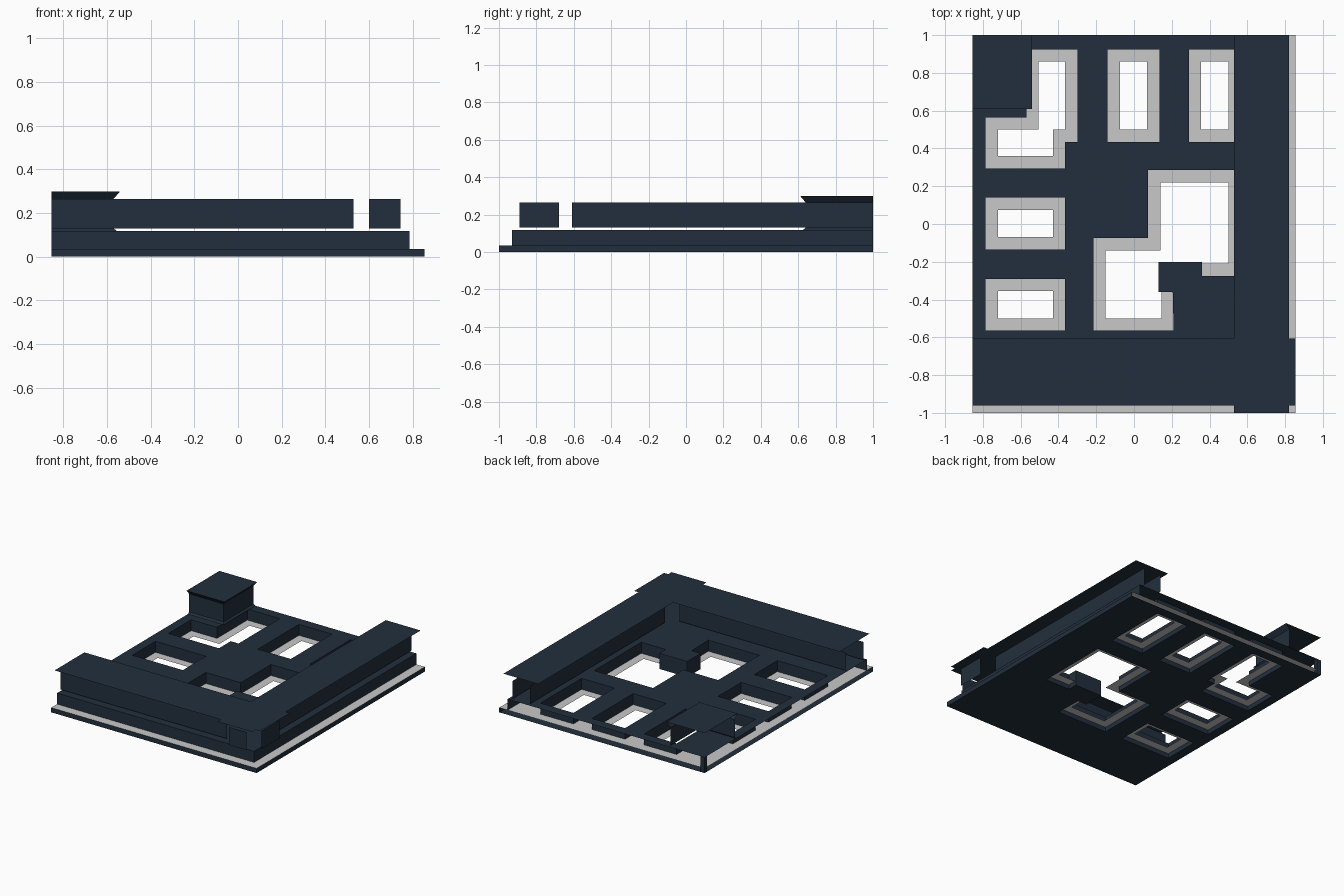
import bpy
import bmesh
from mathutils import Vector

cube = bpy.data.objects.get("Cube")
if cube:
    bpy.data.objects.remove(cube, do_unlink=True)


def material(name, color):
    mat = bpy.data.materials.new(name)
    mat.use_nodes = True
    mat.diffuse_color = color
    mat.node_tree.nodes["Principled BSDF"].inputs["Base Color"].default_value = color
    return mat


NAVY = material("dark navy", (0.016, 0.028, 0.047, 1))
GRAY = material("light gray", (0.58, 0.58, 0.58, 1))

# Edges of the module and main heights
LEFT, RIGHT, FRONT, BACK = -0.855, 0.855, -1.0, 1.0
BASE, LEDGE, DECK, LOW, HIGH, TOP = 0.0, 0.035, 0.118, 0.13, 0.265, 0.3


def finish(name, bm, mat):
    mesh = bpy.data.meshes.new(name)
    bm.to_mesh(mesh)
    bm.free()
    mesh.materials.append(mat)
    obj = bpy.data.objects.new(name, mesh)
    bpy.context.collection.objects.link(obj)
    return obj


def rect(x0, y0, x1, y1):
    return [(x0, y0), (x1, y0), (x1, y1), (x0, y1)]


def sheet(name, outline, z, mat, holes=(), up=True):
    """Flat panel with openings."""
    bm = bmesh.new()
    for loop in [outline, *holes]:
        verts = [bm.verts.new((x, y, z)) for x, y in loop]
        for a, b in zip(verts, verts[1:] + verts[:1]):
            bm.edges.new((a, b))
    bmesh.ops.triangle_fill(bm, edges=bm.edges[:], use_beauty=True, normal=(0, 0, 1))
    for face in bm.faces:
        face.normal_update()
        if (face.normal.z > 0) != up:
            face.normal_flip()
    return finish(name, bm, mat)


def walls(name, path, z0, z1, upper=None, closed=False):
    """Strip of wall along a path; a different upper path makes it flare."""
    bm = bmesh.new()
    low = [bm.verts.new((x, y, z0)) for x, y in path]
    high = [bm.verts.new((x, y, z1)) for x, y in (upper or path)]
    count = len(path)
    for i in range(count if closed else count - 1):
        j = (i + 1) % count
        bm.faces.new((low[i], low[j], high[j], high[i]))
    return finish(name, bm, NAVY)


def grow(loop, d):
    """Offset a counter-clockwise right-angled outline outwards."""
    out = []
    for i, p in enumerate(loop):
        p, before, after = Vector(p), Vector(loop[i - 1]), Vector(loop[(i + 1) % len(loop)])
        a, b = (p - before).normalized(), (after - p).normalized()
        out.append((p.x + d * (a.y + b.y), p.y - d * (a.x + b.x)))
    return out


# Openings through the base
small_holes = [
    rect(-0.72, -0.5, -0.43, -0.355),
    rect(-0.72, -0.07, -0.43, 0.075),
    rect(-0.075, 0.5, 0.07, 0.86),
    rect(0.355, 0.5, 0.5, 0.86),
    [(-0.72, 0.36), (-0.43, 0.36), (-0.43, 0.5), (-0.365, 0.5),
     (-0.365, 0.86), (-0.505, 0.86), (-0.505, 0.5), (-0.72, 0.5)],
    [(-0.15, -0.5), (0.145, -0.5), (0.145, -0.21), (0.5, -0.21),
     (0.5, 0.22), (0.14, 0.22), (0.14, -0.14), (-0.15, -0.14)],
]
wide_holes = [grow(hole, 0.065) for hole in small_holes]
# Bend of the big opening carries a square pier
wide_holes[-1][2:3] = [(0.205, -0.36), (0.13, -0.36), (0.13, -0.2),
                       (0.36, -0.2), (0.36, -0.275)]

# Base panels, deck and recess walls
full = rect(LEFT, FRONT, RIGHT, BACK)
sheet("base_underside", full, BASE, NAVY, wide_holes, up=False)
sheet("base_ledge", full, LEDGE, GRAY, small_holes)
sheet("deck", rect(LEFT, -0.93, 0.785, BACK), DECK, NAVY, wide_holes)
for hole in wide_holes:
    walls("recess_wall", hole[::-1], BASE, DECK, closed=True)

# Outer walls on the front and the left
walls("base_rim", [(LEFT, FRONT), (RIGHT, FRONT), (RIGHT, BACK)], BASE, LEDGE)
walls("plinth_wall", [(LEFT, -0.93), (0.785, -0.93), (0.785, BACK)], LEDGE, DECK)
walls("corner_post", rect(LEFT, 0.97, -0.82, BACK), BASE, DECK, closed=True)

# Parapet beams with floating caps
for y in (-0.89, -0.68):
    walls("front_beam_wall", [(LEFT, y), (0.53, y)], LOW, HIGH)
for x in (0.6, 0.745):
    walls("side_beam_wall", [(x, -0.61), (x, BACK)], LOW, HIGH)
sheet("front_beam_cap", rect(LEFT, -0.96, 0.53, -0.605), TOP, NAVY)
sheet("side_beam_cap", rect(0.53, -0.605, 0.82, BACK), TOP, NAVY)

# Corner pier with notched cap
sheet("corner_cap", [(0.53, FRONT), (0.82, FRONT), (0.82, -0.96), (RIGHT, -0.96),
                     (RIGHT, -0.605), (0.53, -0.605)], TOP, NAVY)
walls("corner_front_panel", [(0.6, -0.965), (0.745, -0.965)], LOW, HIGH)
walls("corner_side_panel", [(0.82, -0.89), (0.82, -0.68)], LOW, HIGH)


# Tower with flared foot and head
def tower_path(out):
    return [(LEFT, 0.64 - out), (-0.57 + out, 0.64 - out), (-0.57 + out, BACK)]


walls("tower_foot", tower_path(0.015), DECK, LOW, tower_path(0))
walls("tower_wall", tower_path(0), LOW, HIGH)
walls("tower_head", tower_path(0), HIGH, TOP, tower_path(0.03))
sheet("tower_cap", rect(LEFT, 0.61, -0.54, BACK), TOP, NAVY)
